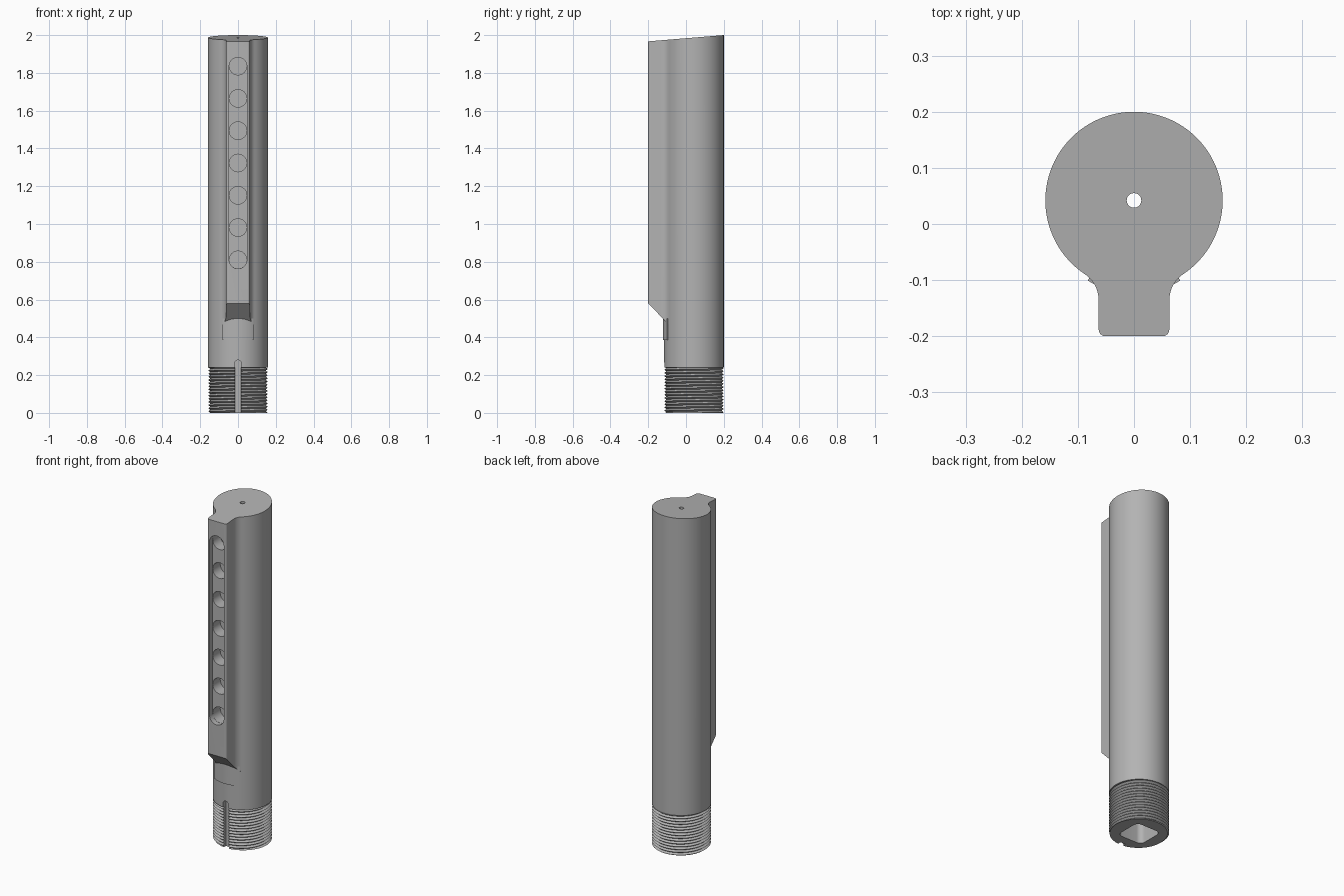
import bpy
import bmesh
from math import pi, sin, cos, sqrt, radians
from mathutils import Vector

if "Cube" in bpy.data.objects:
    bpy.data.objects.remove(bpy.data.objects["Cube"], do_unlink=True)

R = 0.158        # tube radius
CY = 0.042       # tube axis offset in y
SEGS = 128

grey = bpy.data.materials.new("satin grey metal")
grey.use_nodes = True
grey.diffuse_color = (0.45, 0.45, 0.45, 1)
grey.node_tree.nodes["Principled BSDF"].inputs["Base Color"].default_value = (0.45, 0.45, 0.45, 1)


def finish(name, bm):
    bmesh.ops.recalc_face_normals(bm, faces=bm.faces)
    mesh = bpy.data.meshes.new(name)
    bm.to_mesh(mesh)
    bm.free()
    mesh.materials.append(grey)
    obj = bpy.data.objects.new(name, mesh)
    bpy.context.collection.objects.link(obj)
    return obj


def prism(name, pts, low, high, along_y=False):
    """Extrude a 2D outline; low and high are functions of the second coordinate or numbers."""
    bm = bmesh.new()
    rings = []
    for end in (low, high):
        ring = []
        for u, v in pts:
            w = end(v) if callable(end) else end
            ring.append(bm.verts.new((u, w, v) if along_y else (u, v, w)))
        rings.append(ring)
        bm.faces.new(ring)
    for i in range(len(pts)):
        j = (i + 1) % len(pts)
        bm.faces.new((rings[0][i], rings[0][j], rings[1][j], rings[1][i]))
    return finish(name, bm)


def arc(cx, cy, r, start, end, n):
    angles = [radians(start + (end - start) * i / n) for i in range(n + 1)]
    return [(cx + r * cos(a), cy + r * sin(a)) for a in angles]


def circle(cx, cy, r, n):
    return arc(cx, cy, r, 0, 360, n)[:-1]


def stadium(half, z0, z1):
    return arc(0, z1 - half, half, 0, 180, 20) + arc(0, z0 + half, half, 180, 360, 20)


def combine(target, other, operation):
    mod = target.modifiers.new(operation.lower(), "BOOLEAN")
    mod.operation = operation
    mod.solver = "EXACT"
    mod.object = other
    bpy.context.view_layer.objects.active = target
    bpy.ops.object.modifier_apply(modifier=mod.name)
    bpy.data.objects.remove(other, do_unlink=True)


def thread(name, top, pitch, crest, root):
    """Helical V thread as a closed solid."""
    bm = bmesh.new()
    rows = []
    for j in range(-3, int(2 * top / pitch) + 4):
        row = []
        for i in range(SEGS + 1):
            turn = i / SEGS
            raw = pitch * (j / 2 + turn)
            z = min(max(raw, 0), top)
            phase = (z / pitch - turn) % 1
            r = root + (crest - root) * abs(2 * phase - 1)
            a = turn * 2 * pi
            row.append(bm.verts.new((r * cos(a), CY + r * sin(a), z)))
        rows.append(row)
    for a, b in zip(rows, rows[1:]):
        for i in range(SEGS):
            bm.faces.new((a[i], a[i + 1], b[i + 1], b[i]))
    bmesh.ops.remove_doubles(bm, verts=bm.verts, dist=0.00002)
    bmesh.ops.holes_fill(bm, edges=[e for e in bm.edges if e.is_boundary], sides=0)
    return finish(name, bm)


# Main tube
tube = prism("receiver_tube", circle(0, CY, R, SEGS), 0.24, 2.1)

# Raised pad below the rail
pad = arc(0, CY, 0.165, 240, 300, 24) + [(0, CY)]
combine(tube, prism("pad", pad, 0.385, 0.5), "UNION")

# Rail with rounded front corners and fillets blending into the tube
half, fillet, corner = 0.063, 0.056, 0.012
fx = half + fillet
fy = CY - sqrt((R + fillet) ** 2 - fx ** 2)
to_axis = Vector((-fx, CY - fy)).angle_signed(Vector((1, 0))) * 180 / pi
side = arc(half - corner, corner - 0.2, corner, -90, 0, 6)
side += arc(fx, fy, fillet, 180, to_axis, 12)
side += [(half - corner, CY)]
rail = side + [(-x, y) for x, y in reversed(side)]
rail_foot = prism("rail", rail, lambda y: 0.58 - (y + 0.2) * 1.04, 2.15)
combine(tube, rail_foot, "UNION")

# Threaded end
combine(tube, thread("thread", 0.25, 0.0166, 0.1575, 0.147), "UNION")

# Sloped top
square = [(-1, -1), (1, -1), (1, 1), (-1, 1)]
combine(tube, prism("top_cut", square, lambda y: 1.967 + (y + 0.2) * 0.0825, 3), "DIFFERENCE")

# Rail channel and adjustment holes
combine(tube, prism("channel", stadium(0.047, 0.763, 1.882), -0.3, -0.17, True), "DIFFERENCE")
for i in range(7):
    hole = circle(0, 0.81 + 0.171 * i, 0.0465, 40)
    combine(tube, prism("hole", hole, -0.19, -0.1, True), "DIFFERENCE")

# Keyway through the thread
combine(tube, prism("keyway", stadium(0.017, -0.1, 0.28), -0.3, -0.09, True), "DIFFERENCE")

# Square bore with rounded corners, and the vent in the top
b, r = 0.08, 0.03
bore = []
for k, (sx, sy) in enumerate(((1, 1), (-1, 1), (-1, -1), (1, -1))):
    bore += arc(sx * (b - r), CY + sy * (b - r), r, 90 * k, 90 * k + 90, 8)
combine(tube, prism("bore", bore, -0.1, 1.9), "DIFFERENCE")
combine(tube, prism("vent", circle(0, CY, 0.013, 32), 1.8, 2.2), "DIFFERENCE")

# Smooth round surfaces, keep edges crisp
bpy.ops.object.select_all(action="DESELECT")
tube.select_set(True)
bpy.context.view_layer.objects.active = tube
bpy.ops.object.shade_smooth_by_angle(angle=radians(25))
